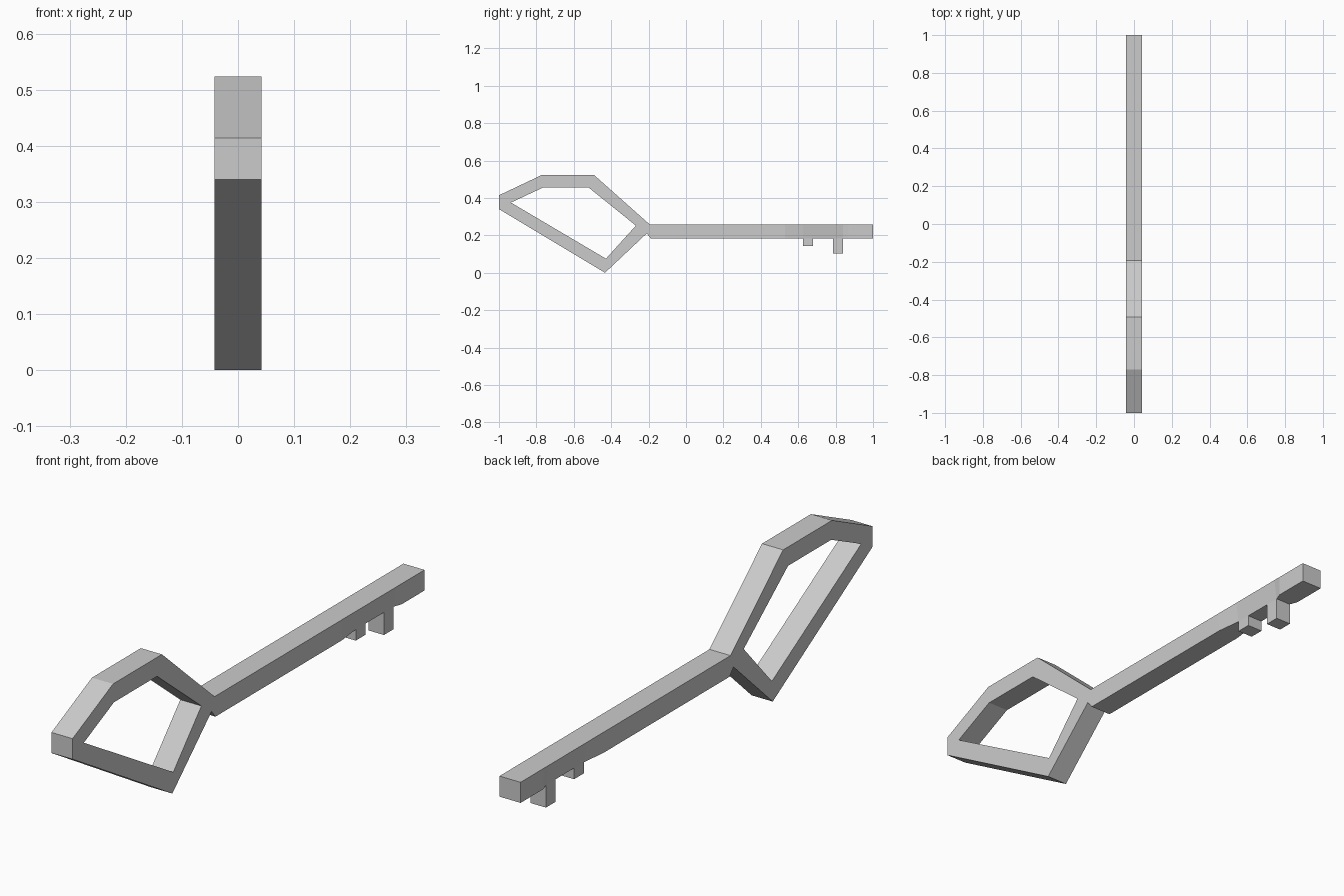
import bpy, bmesh

if "Cube" in bpy.data.objects:
    bpy.data.objects.remove(bpy.data.objects["Cube"])

HALF = 0.042          # half thickness of the key
TOP, BOT = 0.257, 0.183


def finish(bm, name):
    bmesh.ops.remove_doubles(bm, verts=bm.verts, dist=0.0005)
    bmesh.ops.recalc_face_normals(bm, faces=bm.faces)
    mesh = bpy.data.meshes.new(name)
    bm.to_mesh(mesh)
    bm.free()
    obj = bpy.data.objects.new(name, mesh)
    bpy.context.collection.objects.link(obj)


def face(bm, pts):
    bm.faces.new([bm.verts.new(p) for p in pts])


# Bow ring: outer outline (from the shaft neck round to its top) paired with the hole
outer = [(-.21, .21), (-.433, 0), (-1, .34), (-1, .414),
         (-.77, .523), (-.492, .523), (-.193, TOP)]
inner = [(-.268, .252), (-.428, .075), (-.936, .375), (-.936, .375),
         (-.765, .455), (-.52, .455), (-.268, .252)]
neck = (-.188, BOT)

bm = bmesh.new()
for i in range(6):
    a, b, c, d = outer[i], outer[i + 1], inner[i + 1], inner[i]
    side = [a, b, c] + ([d] if d != c else [])
    for x in (-HALF, HALF):
        face(bm, [(x, *p) for p in side])
    for p, q in ((a, b), (d, c)):
        if p != q:
            face(bm, [(-HALF, *p), (HALF, *p), (HALF, *q), (-HALF, *q)])
for x in (-HALF, HALF):
    face(bm, [(x, *p) for p in (inner[0], outer[0], neck, outer[-1])])
face(bm, [(-HALF, *neck), (HALF, *neck), (HALF, *outer[0]), (-HALF, *outer[0])])

# Shaft: box sections along y, lower edge pinched around the teeth
stations = [(-.19, HALF), (.53, HALF), (.625, .031), (.84, .031), (.87, HALF), (1, HALF)]


def section(i):
    y, w = stations[i]
    yt, yb = (outer[-1][0], neck[0]) if i == 0 else (y, y)
    return [(-HALF, yt, TOP), (HALF, yt, TOP), (w, yb, BOT), (-w, yb, BOT)]


for i in range(len(stations) - 1):
    s, t = section(i), section(i + 1)
    for k in range(4):
        n = (k + 1) % 4
        face(bm, [s[k], s[n], t[n], t[k]])
face(bm, section(len(stations) - 1))
finish(bm, "key_bow_and_shaft")

# Teeth hanging under the shaft
for name, y0, y1, z0 in (("short_tooth", .625, .68, .143), ("long_tooth", .785, .84, .102)):
    bm = bmesh.new()
    bmesh.ops.create_cube(bm, size=1)
    for v in bm.verts:
        v.co = (v.co.x * .062, y0 if v.co.y < 0 else y1, z0 if v.co.z < 0 else BOT + .005)
    finish(bm, name)
